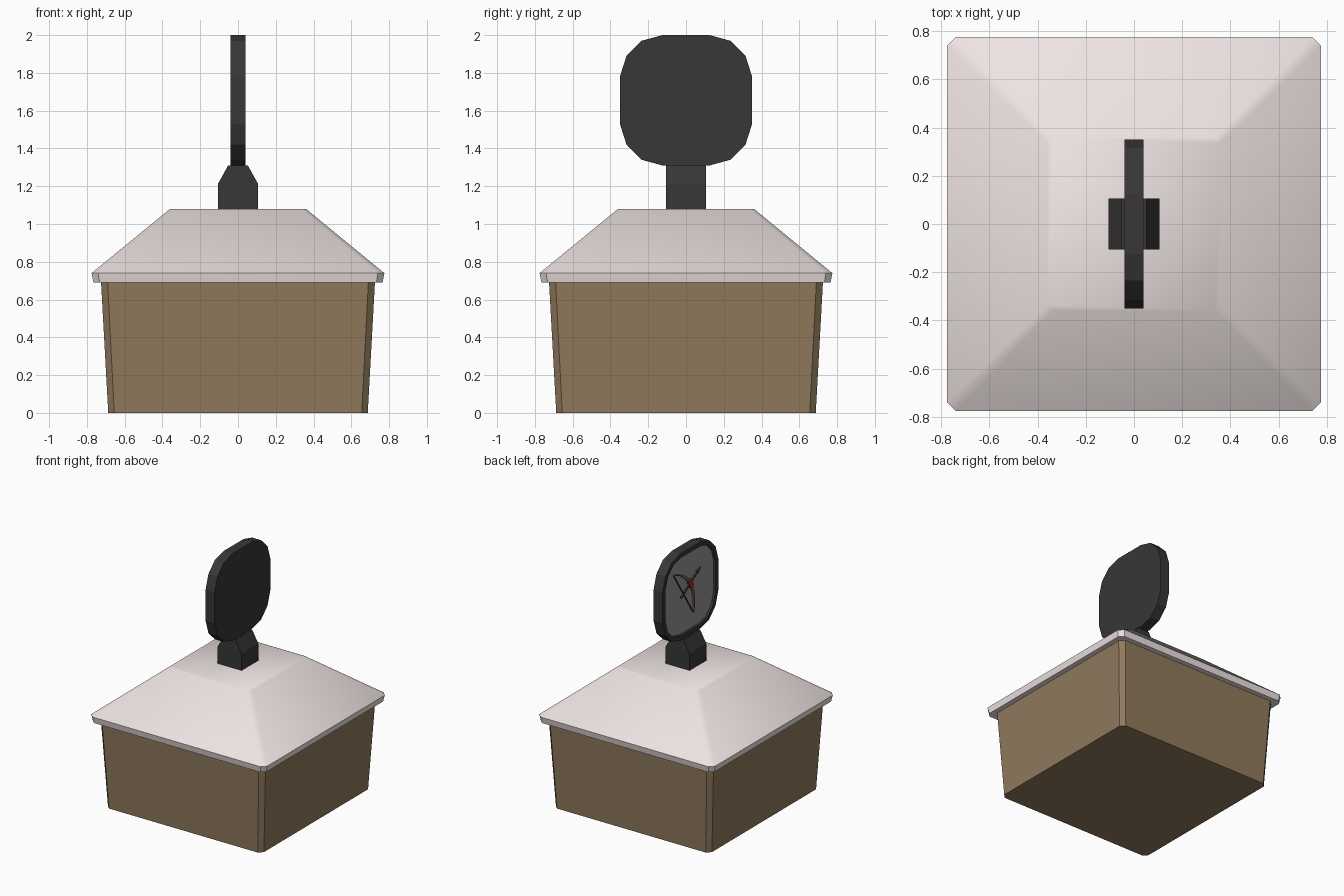
import bpy, bmesh, math
from mathutils import Vector

if "Cube" in bpy.data.objects:
    bpy.data.objects.remove(bpy.data.objects["Cube"])


def material(name, rgb):
    m = bpy.data.materials.new(name)
    m.diffuse_color = (*rgb, 1)
    m.use_nodes = True
    m.node_tree.nodes["Principled BSDF"].inputs["Base Color"].default_value = m.diffuse_color
    return m


BROWN = material("cardboard_brown", (0.28, 0.195, 0.11))
PALE = material("pale_lid", (0.85, 0.77, 0.76))
DARK = material("dark_plastic", (0.04, 0.037, 0.038))
GREY = material("panel_grey", (0.30, 0.30, 0.30))
WOOD = material("bow_wood", (0.30, 0.13, 0.07))
RED = material("grip_red", (0.30, 0.03, 0.03))


def loft(name, rings, mat):
    """Closed solid through rings of equal point count."""
    bm = bmesh.new()
    vs = [[bm.verts.new(p) for p in r] for r in rings]
    n = len(rings[0])
    for a, b in zip(vs, vs[1:]):
        for i in range(n):
            j = (i + 1) % n
            bm.faces.new((a[i], a[j], b[j], b[i]))
    bm.faces.new(vs[0][::-1])
    bm.faces.new(vs[-1])
    bmesh.ops.recalc_face_normals(bm, faces=bm.faces)
    me = bpy.data.meshes.new(name)
    bm.to_mesh(me)
    bm.free()
    me.materials.append(mat)
    ob = bpy.data.objects.new(name, me)
    bpy.context.collection.objects.link(ob)
    return ob


def square(h, c, z):
    """Square ring of half size h with corners cut by c."""
    k = h - c
    return [(h, -k, z), (h, k, z), (k, h, z), (-k, h, z),
            (-h, k, z), (-h, -k, z), (-k, -h, z), (k, -h, z)]


# Tapered box and overhanging sloped lid
loft("box_body", [square(0.687, 0.032, 0), square(0.725, 0.035, 0.69)], BROWN)
lid = loft("sloped_lid", [square(0.765, 0.032, 0.69), square(0.775, 0.035, 0.74),
                          square(0.36, 0.025, 1.08)], PALE)
bpy.context.view_layer.objects.active = lid
lid.select_set(True)
bpy.ops.object.shade_smooth_by_angle(angle=math.radians(42))
lid.select_set(False)

# Sign foot, tapering in x only
foot = [(x, z) for x, z in ((-0.105, 1.07), (0.105, 1.07), (0.105, 1.215),
                            (0.052, 1.31), (-0.052, 1.31), (-0.105, 1.215))]
loft("sign_foot", [[(x, y, z) for x, z in foot] for y in (-0.105, 0.105)], DARK)

# Sixteen-sided sign with a recessed panel on the left face
CZ = 1.655
quarter = [(0.35, 0.125), (0.315, 0.235), (0.235, 0.315), (0.125, 0.345)]
half = quarter + [(-y, z) for y, z in reversed(quarter)]
outline = half + [(-y, -z) for y, z in half]
sign = loft("sign_plate", [[(x, y, CZ + z) for y, z in outline] for x in (-0.04, 0.04)], DARK)
sign.data.materials.append(GREY)
bm = bmesh.new()
bm.from_mesh(sign.data)
panel = min(bm.faces, key=lambda f: f.calc_center_median().x)
bmesh.ops.inset_region(bm, faces=[panel], thickness=0.035)
bmesh.ops.inset_region(bm, faces=[panel], thickness=0.004, depth=-0.015)
panel.material_index = 1
bm.to_mesh(sign.data)
bm.free()

# Bow and arrow relief; a runs along the arrow, b along the bow
MID = Vector((-0.075, 0.005))
ALONG = Vector((0.84, 0.54)).normalized()
ACROSS = Vector((-ALONG.y, ALONG.x))


def relief(name, pts, mat, front=-0.037):
    uv = [MID + ALONG * a + ACROSS * b for a, b in pts]
    return loft(name, [[(x, -p.x, CZ + p.y) for p in uv] for x in (front, -0.022)], mat)


def bow_strip(name, t0, t1, width, mat, front, n=12):
    ts = [t0 + (t1 - t0) * i / n for i in range(n + 1)]

    def edge(t, s):
        w = width * (1.15 - abs(t))
        return (0.10 * (1 - t * t) + s * w, 0.23 * t)
    relief(name, [edge(t, 1) for t in ts] + [edge(t, -1) for t in reversed(ts)], mat, front)


bow_strip("bow_limbs", -1, 1, 0.014, WOOD, -0.037)
bow_strip("bow_grip", -0.16, 0.16, 0.018, RED, -0.039, 4)
relief("bow_string", [(-0.003, -0.22), (0.003, -0.22), (0.003, 0.22), (-0.003, 0.22)], DARK, -0.033)
relief("arrow", [(-0.04, -0.005), (0.20, -0.005), (0.20, -0.014), (0.25, 0),
                 (0.20, 0.014), (0.20, 0.005), (-0.04, 0.005)], DARK, -0.038)
